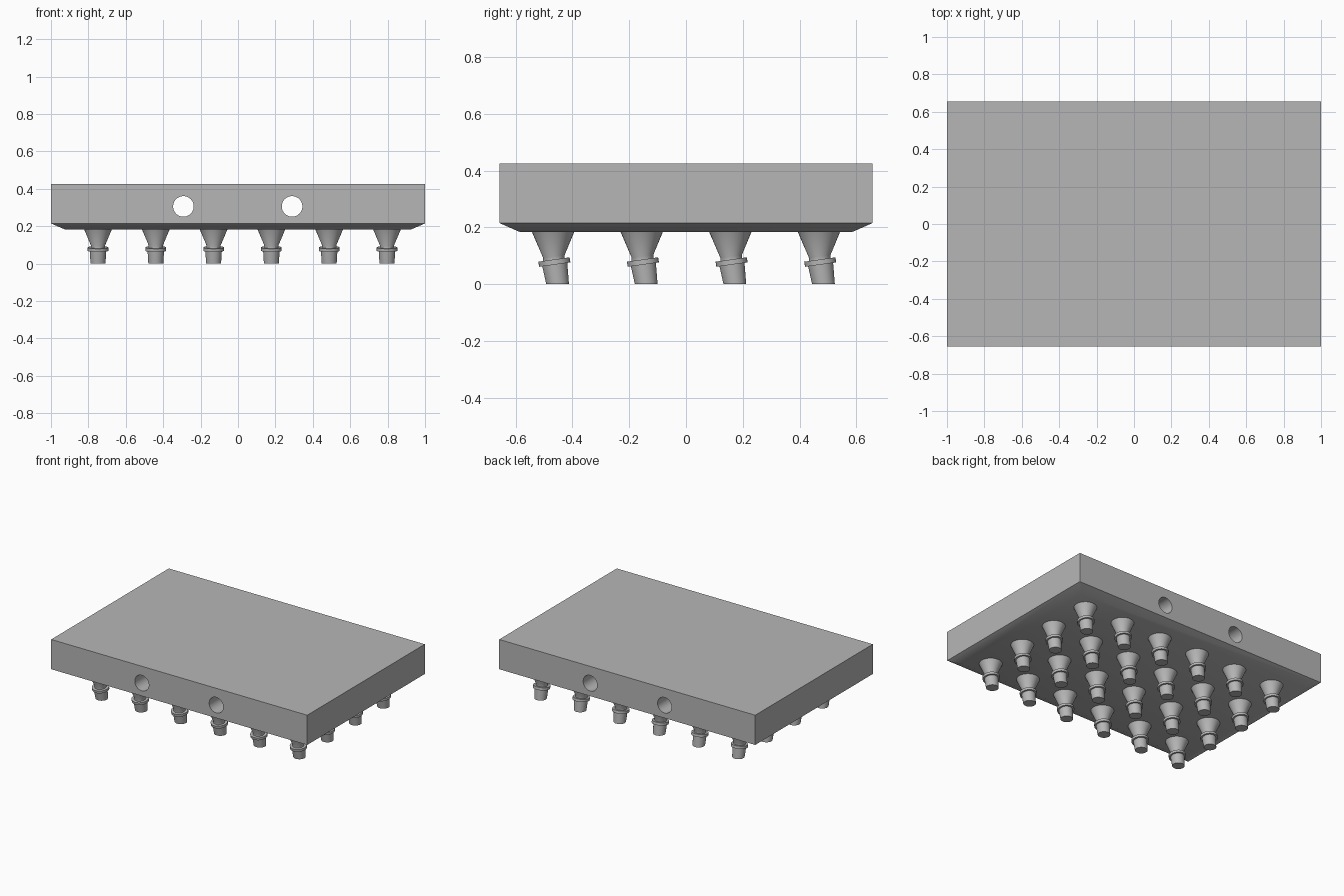
import bpy, bmesh
from math import sin, cos, pi, radians

if "Cube" in bpy.data.objects:
    bpy.data.objects.remove(bpy.data.objects["Cube"])

grey = bpy.data.materials.new("plain_grey")
grey.use_nodes = True
colour = (0.47, 0.47, 0.47, 1)
grey.diffuse_color = colour
grey.node_tree.nodes["Principled BSDF"].inputs["Base Color"].default_value = colour


def add_object(name, mesh):
    obj = bpy.data.objects.new(name, mesh)
    bpy.context.collection.objects.link(obj)
    return obj


def loft(name, rings, caps):
    """Join rings of points with quads, closing the chosen ends."""
    bm = bmesh.new()
    loops = [[bm.verts.new(p) for p in ring] for ring in rings]
    for low, high in zip(loops, loops[1:]):
        n = len(low)
        for i in range(n):
            j = (i + 1) % n
            bm.faces.new((low[i], low[j], high[j], high[i]))
    for end in caps:
        bm.faces.new(loops[end])
    bmesh.ops.recalc_face_normals(bm, faces=bm.faces)
    mesh = bpy.data.meshes.new(name)
    bm.to_mesh(mesh)
    bm.free()
    mesh.materials.append(grey)
    return mesh


def rectangle(x, y, z):
    return [(-x, -y, z), (x, -y, z), (x, y, z), (-x, y, z)]


def tilted_ring(y, z, r, tilt, sides=32):
    angles = [2 * pi * i / sides for i in range(sides)]
    return [(r * cos(a), y + r * sin(a), z + r * sin(a) * tilt) for a in angles]


def smooth(obj):
    bpy.ops.object.select_all(action="DESELECT")
    obj.select_set(True)
    bpy.context.view_layer.objects.active = obj
    bpy.ops.object.shade_smooth_by_angle(angle=radians(25))


# Slab with a chamfered underside
slab = add_object("slab", loft("slab", [
    rectangle(0.925, 0.583, 0.183),
    rectangle(1, 0.656, 0.215),
    rectangle(1, 0.656, 0.425)], (0, -1)))

# Two bores running through the slab from front to back
for x in (-0.292, 0.289):
    bpy.ops.mesh.primitive_cylinder_add(vertices=48, radius=0.055, depth=1.6,
                                        location=(x, 0, 0.306), rotation=(pi / 2, 0, 0))
    cutter = bpy.context.object
    cutter.name = "bore_cutter"
    cutter.data.materials.append(grey)
    cutter.hide_render = True
    cutter.hide_set(True)
    bore = slab.modifiers.new("bore", "BOOLEAN")
    bore.operation = "DIFFERENCE"
    bore.solver = "EXACT"
    bore.object = cutter
    cutter.display_type = "WIRE"

# Apply the bores so the cutters can go
bpy.context.view_layer.update()
cut = bpy.data.meshes.new_from_object(slab.evaluated_get(bpy.context.evaluated_depsgraph_get()))
slab.modifiers.clear()
slab.data = cut
for obj in [o for o in bpy.data.objects if o.name.startswith("bore_cutter")]:
    bpy.data.objects.remove(obj)
smooth(slab)

# Nozzle: straight cone, then a tilted collar and spout with a level tip
TILT = 0.14
nozzle_mesh = loft("nozzle", [
    tilted_ring(0, 0.183, 0.074, 0),
    tilted_ring(0.003, 0.098, 0.038, TILT),
    tilted_ring(0.003, 0.087, 0.038, TILT),
    tilted_ring(0.003, 0.087, 0.055, TILT),
    tilted_ring(0.006, 0.069, 0.055, TILT),
    tilted_ring(0.006, 0.069, 0.044, TILT),
    tilted_ring(0.016, 0, 0.04, 0)], (-1,))

# Grid of nozzles under the slab
for row in range(4):
    for column in range(6):
        nozzle = add_object("nozzle", nozzle_mesh)
        nozzle.location = (0.024 + 0.309 * (column - 2.5), 0.312 * (row - 1.5), 0)
        if row == column == 0:
            smooth(nozzle)
